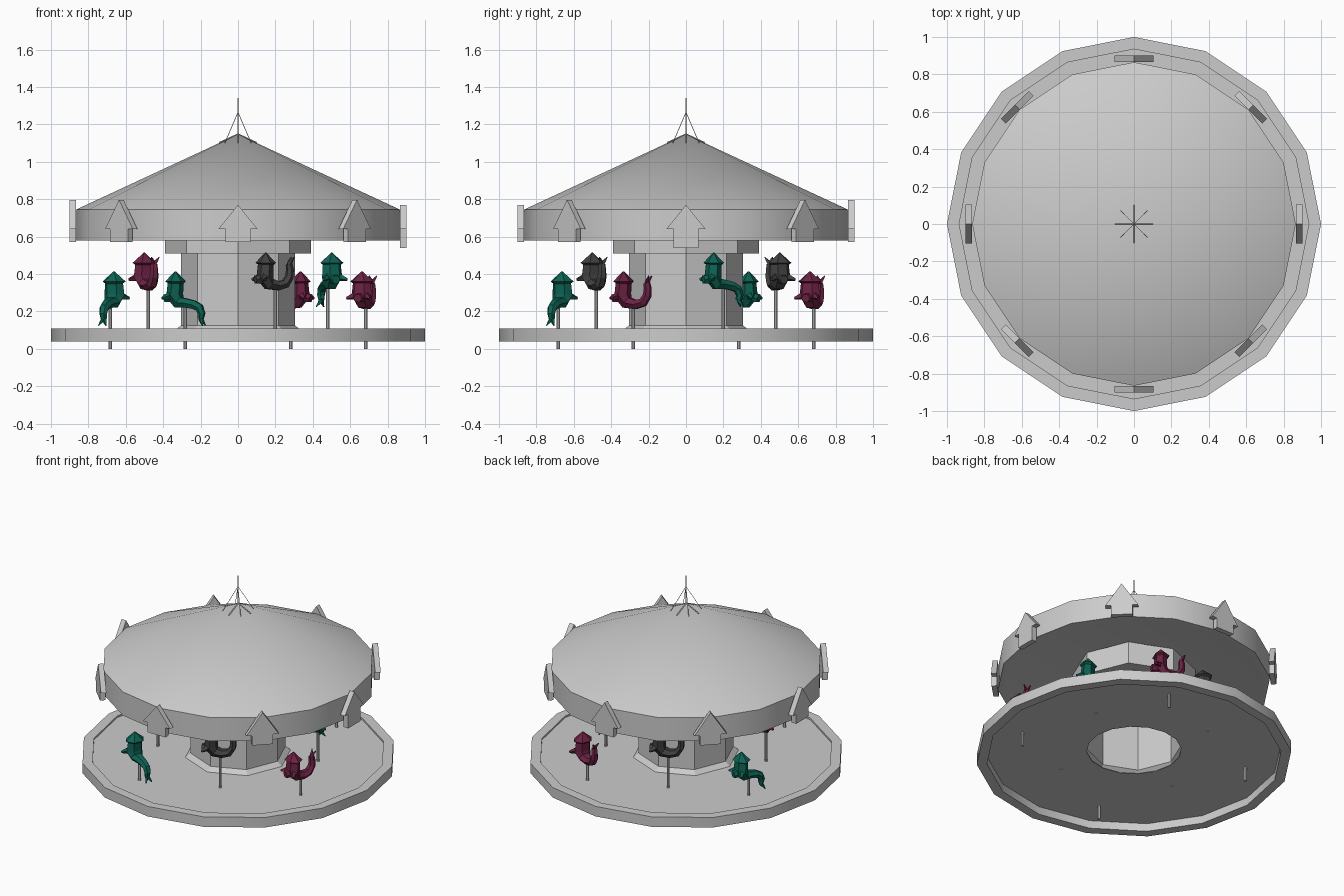
import bpy, bmesh
from math import sin, cos, pi, radians
from mathutils import Vector

if "Cube" in bpy.data.objects:
    bpy.data.objects.remove(bpy.data.objects["Cube"])


def material(name, rgb):
    m = bpy.data.materials.new(name)
    m.use_nodes = True
    m.diffuse_color = (*rgb, 1)
    m.node_tree.nodes["Principled BSDF"].inputs["Base Color"].default_value = (*rgb, 1)
    return m


GREY = material("light grey", (0.6, 0.6, 0.6))
TEAL = material("teal", (0.004, 0.125, 0.088))
PLUM = material("plum", (0.15, 0.016, 0.057))
BLACK = material("charcoal", (0.052, 0.052, 0.052))


def finish(bm, name, mat, smooth=False):
    bmesh.ops.remove_doubles(bm, verts=bm.verts, dist=1e-5)
    bmesh.ops.recalc_face_normals(bm, faces=bm.faces)
    me = bpy.data.meshes.new(name)
    bm.to_mesh(me)
    bm.free()
    me.materials.append(mat)
    ob = bpy.data.objects.new(name, me)
    bpy.context.collection.objects.link(ob)
    if smooth:
        bpy.ops.object.select_all(action='DESELECT')
        ob.select_set(True)
        bpy.context.view_layer.objects.active = ob
        bpy.ops.object.shade_smooth_by_angle(angle=radians(30))
    return ob


def bridge(bm, rings, wrap=False):
    """Skin a list of equally long vertex rings."""
    n = len(rings[0])
    pairs = list(zip(rings, rings[1:])) + ([(rings[-1], rings[0])] if wrap else [])
    for a, b in pairs:
        for i in range(n):
            j = (i + 1) % n
            bm.faces.new((a[i], a[j], b[j], b[i]))


def capped(bm, rings):
    bridge(bm, rings)
    bm.faces.new(rings[0])
    bm.faces.new(rings[-1])


def lathe(name, profile, sides, wrap=False, smooth=False):
    bm = bmesh.new()
    rings = [[bm.verts.new((r * cos(2 * pi * i / sides), r * sin(2 * pi * i / sides), z))
              for i in range(sides)] for r, z in profile]
    bridge(bm, rings, wrap)
    return finish(bm, name, GREY, smooth)


def tube(bm, points, sides=6):
    """Loft along points given as (position, width, depth); width runs along x."""
    rings = []
    for k, (p, w, d) in enumerate(points):
        ahead = points[min(k + 1, len(points) - 1)][0]
        behind = points[max(k - 1, 0)][0]
        along = (ahead - behind).normalized()
        side = Vector((0, 1, 0)) if abs(along.x) > 0.8 else Vector((1, 0, 0))
        side = (side - along * side.dot(along)).normalized()
        up = along.cross(side)
        rings.append([bm.verts.new(p + side * w * cos(2 * pi * i / sides)
                                   + up * d * sin(2 * pi * i / sides)) for i in range(sides)])
    capped(bm, rings)


def rod(name, a, b, radius, sides=8):
    bm = bmesh.new()
    tube(bm, [(Vector(a), radius, radius), (Vector(b), radius, radius)], sides)
    return finish(bm, name, GREY)


# Platform: thin floor inside a deeper rim
lathe("platform", [(.3, .095), (.935, .095), (.935, .04), (1, .04),
                   (1, .11), (.935, .11), (.935, .098), (.3, .098)], 16, wrap=True, smooth=True)
# Hollow centre column with its collar
lathe("centre_column", [(.34, .097), (.305, .125), (.305, .51), (.39, .51), (.39, .664)], 8)
# Canopy with a flat lip and a raised ceiling
lathe("canopy", [(0, .74), (.82, .58), (.865, .58), (.865, .745), (0, 1.147)], 16, smooth=True)

# Spire, diagonal stay wires and bars lying on the roof
rod("spire", (0, 0, 1.11), (0, 0, 1.34), .004, 6)
for k in range(4):
    a = k * pi / 2
    b = a + pi / 4
    rod("roof_bar", (0, 0, 1.148), (.1 * cos(a), .1 * sin(a), 1.102), .004, 4)
    rod("stay_wire", (0, 0, 1.265), (.1 * cos(b), .1 * sin(b), 1.1), .0018, 4)


# Arrow plaques around the canopy rim
def arrow(angle, bottom, top):
    half = [(.068, bottom), (.068, .64), (.105, .64)]
    outline = half + [(0, top)] + [(-y, z) for y, z in reversed(half)]
    bm = bmesh.new()
    capped(bm, [[bm.verts.new((x, y, z)) for y, z in outline] for x in (.865, .9)])
    finish(bm, "arrow_plaque", GREY).rotation_euler.z = angle


for k in range(8):
    arrow(k * pi / 4, .54 if k == 0 else .572, .77 if k in (0, 6) else .797)

# Ride animals: shared head and chest, then a raised or a drooping tail
CHEST = [(-.055, .414, .003, .003), (-.055, .36, .067, .054), (-.055, .35, .052, .04),
         (-.06, .285, .058, .044), (-.035, .247, .045, .036)]
RAISED = [(.015, .237, .036, .028), (.058, .248, .03, .026), (.082, .285, .026, .023),
          (.085, .325, .022, .021), (.08, .352, .02, .018)]
DROOPING = [(.005, .245, .034, .028), (.05, .236, .03, .026), (.083, .22, .026, .024),
            (.096, .188, .022, .021), (.09, .162, .018, .017)]


def animal(angle, radius, lift, mat, tail):
    bm = bmesh.new()
    path = CHEST + tail
    tube(bm, [(Vector((0, y, z)), w, d) for y, z, w, d in path])
    end = Vector((0, *path[-1][:2]))
    rise = 1 if tail is RAISED else -1
    for s in (-1, 1):
        # Forked tail tips
        tube(bm, [(end, .015, .015),
                  (end + Vector((s * .022, .02, rise * .038)), .003, .003)], 4)
        # Front fins
        tube(bm, [(Vector((s * .03, -.07, .285)), .024, .024),
                  (Vector((s * .068, -.105, .27)), .008, .008)], 4)
    # Snout
    tube(bm, [(Vector((0, -.07, .275)), .032, .03), (Vector((0, -.116, .27)), .024, .024)], 6)
    ob = finish(bm, "ride_animal", mat)
    x, y = radius * cos(angle), radius * sin(angle)
    ob.location = (x, y, lift)
    ob.rotation_euler.z = angle
    rod("animal_pole", (x, y, .092 if lift else 0), (x, y, .24 + lift), .0095)


inner = [(TEAL, DROOPING), (BLACK, RAISED), (PLUM, RAISED), (BLACK, RAISED)]
outer = [(PLUM, RAISED), (TEAL, DROOPING), (TEAL, DROOPING), (PLUM, RAISED)]
for k in range(4):
    animal(radians(22.5 + 90 * k), .52, .1, *inner[k])
    animal(radians(67.5 + 90 * k), .74, 0, *outer[k])
